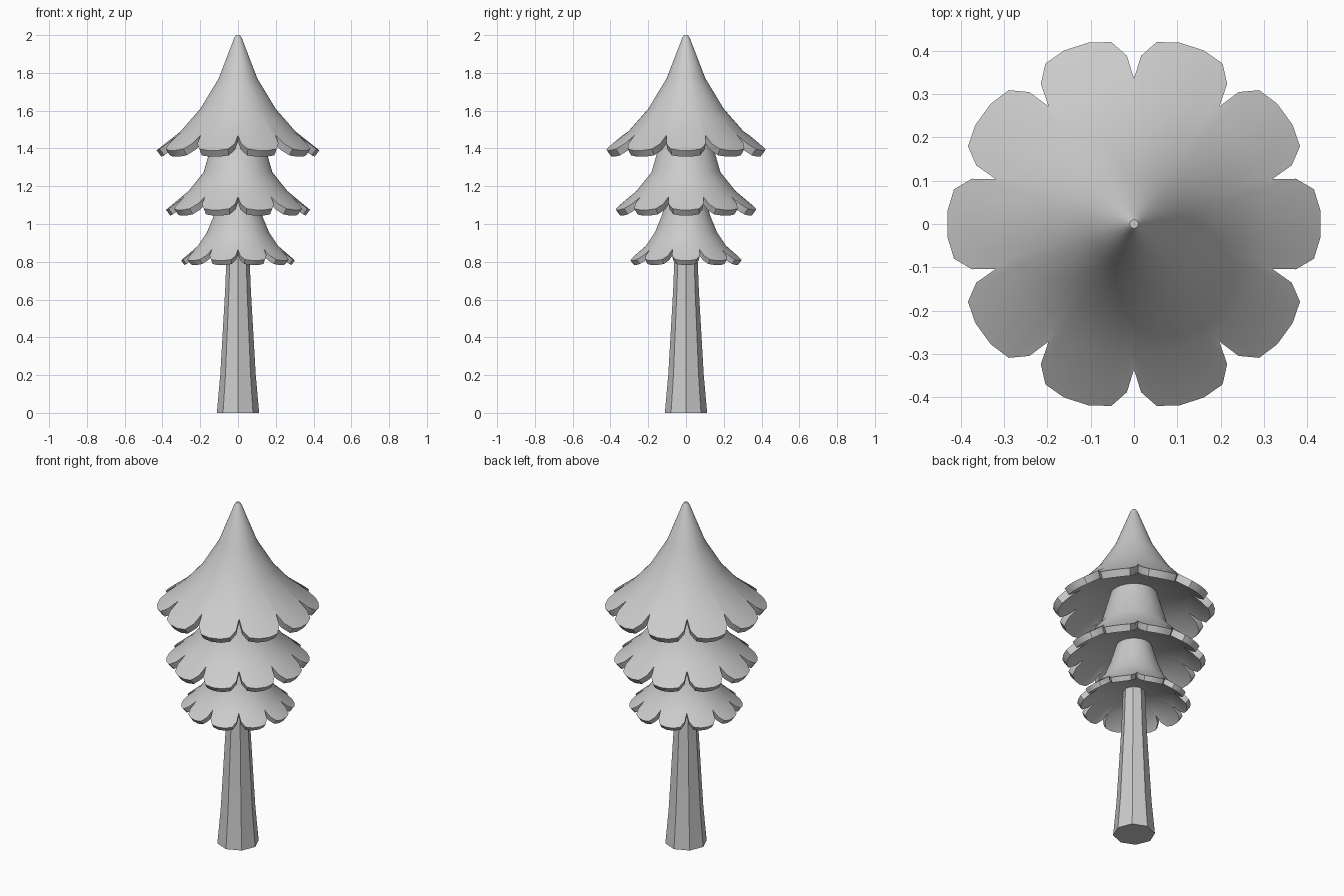
import bpy, bmesh, math

cube = bpy.data.objects.get("Cube")
if cube:
    bpy.data.objects.remove(cube, do_unlink=True)

grey = bpy.data.materials.new("plain_grey")
grey.use_nodes = True
grey.diffuse_color = (0.6, 0.6, 0.6, 1)
grey.node_tree.nodes["Principled BSDF"].inputs["Base Color"].default_value = (0.6, 0.6, 0.6, 1)

# One scalloped petal: angle in degrees and radius relative to the tip
HALF = [(4, 1.0), (10.9, 0.98), (15.6, 0.9)]
PETAL = [(-a, s) for a, s in reversed(HALF)] + HALF + [(18, 0.777)]
PETALS = 10
SCALLOP = [(math.radians(36 * k + a), s) for k in range(PETALS) for a, s in PETAL]


def loft(name, rings):
    """Skin a stack of equal rings and cap both ends."""
    bm = bmesh.new()
    loops = [[bm.verts.new(co) for co in ring] for ring in rings]
    for low, high in zip(loops, loops[1:]):
        for i in range(len(low)):
            j = (i + 1) % len(low)
            bm.faces.new((low[i], low[j], high[j], high[i]))
    bm.faces.new(loops[0][::-1])
    bm.faces.new(loops[-1])
    bmesh.ops.recalc_face_normals(bm, faces=bm.faces)
    mesh = bpy.data.meshes.new(name)
    bm.to_mesh(mesh)
    bm.free()
    obj = bpy.data.objects.new(name, mesh)
    bpy.context.collection.objects.link(obj)
    mesh.materials.append(grey)
    bpy.ops.object.select_all(action='DESELECT')
    obj.select_set(True)
    bpy.context.view_layer.objects.active = obj
    bpy.ops.object.shade_smooth_by_angle(angle=math.radians(40))
    return obj


def circle(r, z):
    return [(r * math.cos(a), r * math.sin(a), z) for a, s in SCALLOP]


def tier(name, tip, tip_z, notch_z, profile, under, thick):
    """Sloping skirt with a scalloped lip and a shallow hollow underside."""
    slope = (notch_z - tip_z) / (tip * (1 - 0.777))

    def lip(inset, drop):
        ring = []
        for a, s in SCALLOP:
            r = tip * s - inset
            ring.append((r * math.cos(a), r * math.sin(a),
                         tip_z + slope * tip * (1 - s) - drop))
        return ring

    inset, drop = thick * 0.6, thick * 0.8
    inner = tip * 0.777 - inset
    rings = [circle(r, z) for r, z in profile]
    rings += [lip(0, 0), lip(inset, drop)]
    rings += [circle(inner * 0.97, notch_z - drop + 0.01), circle(*under)]
    loft(name, rings)


# Foliage, from the peak down
tier("top_foliage", 0.432, 1.39, 1.47,
     [(0.01, 2.0), (0.02, 1.985), (0.103, 1.77), (0.2, 1.61), (0.305, 1.49)],
     (0.08, 1.48), 0.042)
tier("middle_foliage", 0.382, 1.075, 1.145,
     [(0.118, 1.5), (0.182, 1.275), (0.262, 1.175)],
     (0.06, 1.16), 0.038)
tier("lower_foliage", 0.302, 0.807, 0.865,
     [(0.088, 1.18), (0.13, 1.04), (0.165, 0.955), (0.212, 0.885)],
     (0.04, 0.88), 0.03)

# Eight-sided trunk with a flared foot
trunk = [(0.112, 0), (0.094, 0.2), (0.068, 0.65), (0.058, 0.9)]
loft("trunk", [[(r * math.cos(k * math.pi / 4), r * math.sin(k * math.pi / 4), z)
                for k in range(8)] for r, z in trunk])
